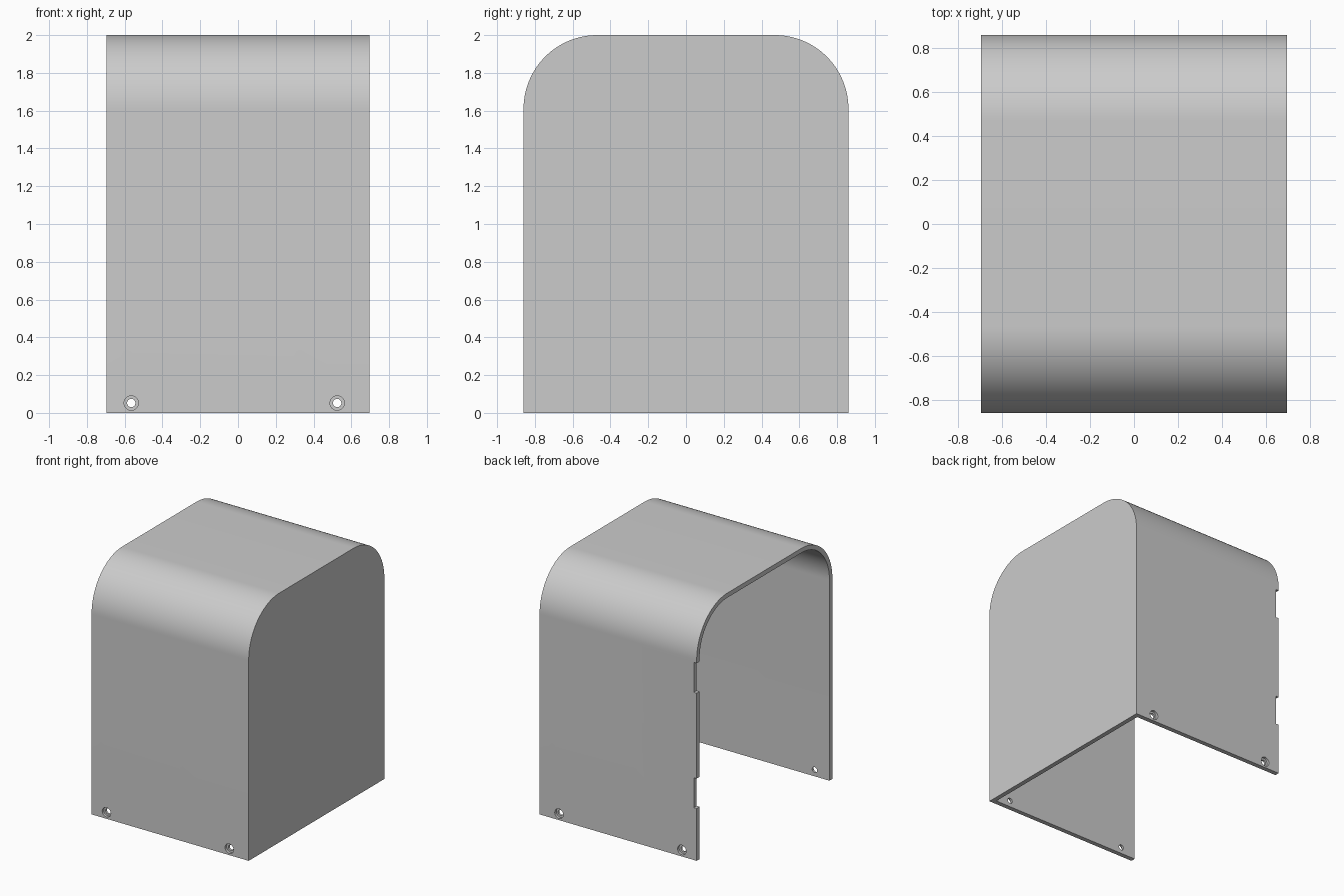
import bpy, bmesh, math
from mathutils import Matrix

if "Cube" in bpy.data.objects:
    bpy.data.objects.remove(bpy.data.objects["Cube"], do_unlink=True)

HALF_X, HALF_Y, HEIGHT = 0.697, 0.86, 2.0
WALL, RADIUS = 0.037, 0.39

grey = bpy.data.materials.new("plain_grey")
grey.use_nodes = True
colour = (0.6, 0.6, 0.6, 1)
grey.diffuse_color = colour
grey.node_tree.nodes["Principled BSDF"].inputs["Base Color"].default_value = colour


def finish(name, bm):
    bmesh.ops.recalc_face_normals(bm, faces=bm.faces)
    mesh = bpy.data.meshes.new(name)
    bm.to_mesh(mesh)
    bm.free()
    mesh.materials.append(grey)
    ob = bpy.data.objects.new(name, mesh)
    bpy.context.collection.objects.link(ob)
    return ob


def arch(name, x0, x1, half_y, bottom, top, radius, steps=32):
    """Round-shouldered profile extruded along x."""
    pts = [(-half_y, bottom), (half_y, bottom)]
    for side in (1, -1):
        for i in range(steps + 1):
            a = math.pi / 2 * i / steps
            if side < 0:
                a += math.pi / 2
            pts.append((side * (half_y - radius) + radius * math.cos(a),
                        top - radius + radius * math.sin(a)))
    bm = bmesh.new()
    face = bm.faces.new([bm.verts.new((x0, y, z)) for y, z in pts])
    out = bmesh.ops.extrude_face_region(bm, geom=[face])
    moved = [v for v in out["geom"] if isinstance(v, bmesh.types.BMVert)]
    bmesh.ops.translate(bm, verts=moved, vec=(x1 - x0, 0, 0))
    return finish(name, bm)


def drill(name, x, y, z, radius, depth):
    bm = bmesh.new()
    bmesh.ops.create_cone(bm, cap_ends=True, segments=32, radius1=radius,
                          radius2=radius, depth=depth,
                          matrix=Matrix.Translation((x, y, z)) @ Matrix.Rotation(math.pi / 2, 4, "X"))
    return finish(name, bm)


def block(name, centre, size):
    bm = bmesh.new()
    bmesh.ops.create_cube(bm, size=1, matrix=Matrix.Translation(centre) @ Matrix.Diagonal((*size, 1)))
    return finish(name, bm)


# Solid cover, hollowed so that the -x end and the underside are open
cover = arch("cover_shell", -HALF_X, HALF_X, HALF_Y, 0, HEIGHT, RADIUS)
cutters = [arch("cavity_cutter", -1, HALF_X - WALL, HALF_Y - WALL,
                -0.2, HEIGHT - WALL, RADIUS - WALL)]

# Screw holes, recessed from the outside
for x in (-0.565, 0.525):
    cutters.append(drill("screw_hole_cutter", x, 0, 0.052, 0.022, 2.2))
    for side in (-1, 1):
        cutters.append(drill("screw_recess_cutter", x, side * HALF_Y, 0.052, 0.038, 0.04))

# Hinge notches in the open edge of the back wall
for z in (0.54, 1.465):
    cutters.append(block("notch_cutter", (-HALF_X, HALF_Y, z), (0.052, 0.12, 0.24)))

for cutter in cutters:
    mod = cover.modifiers.new(cutter.name, "BOOLEAN")
    mod.operation = "DIFFERENCE"
    mod.solver = "EXACT"
    mod.object = cutter

# Bake the cuts, drop the cutters and smooth the shoulders
bpy.context.view_layer.update()
graph = bpy.context.evaluated_depsgraph_get()
cut_mesh = bpy.data.meshes.new_from_object(cover.evaluated_get(graph))
cover.modifiers.clear()
cover.data = cut_mesh
cut_mesh.name = "cover_shell"
for cutter in cutters:
    bpy.data.objects.remove(cutter, do_unlink=True)
bpy.ops.object.select_all(action="DESELECT")
cover.select_set(True)
bpy.context.view_layer.objects.active = cover
bpy.ops.object.shade_smooth_by_angle(angle=math.radians(30))
